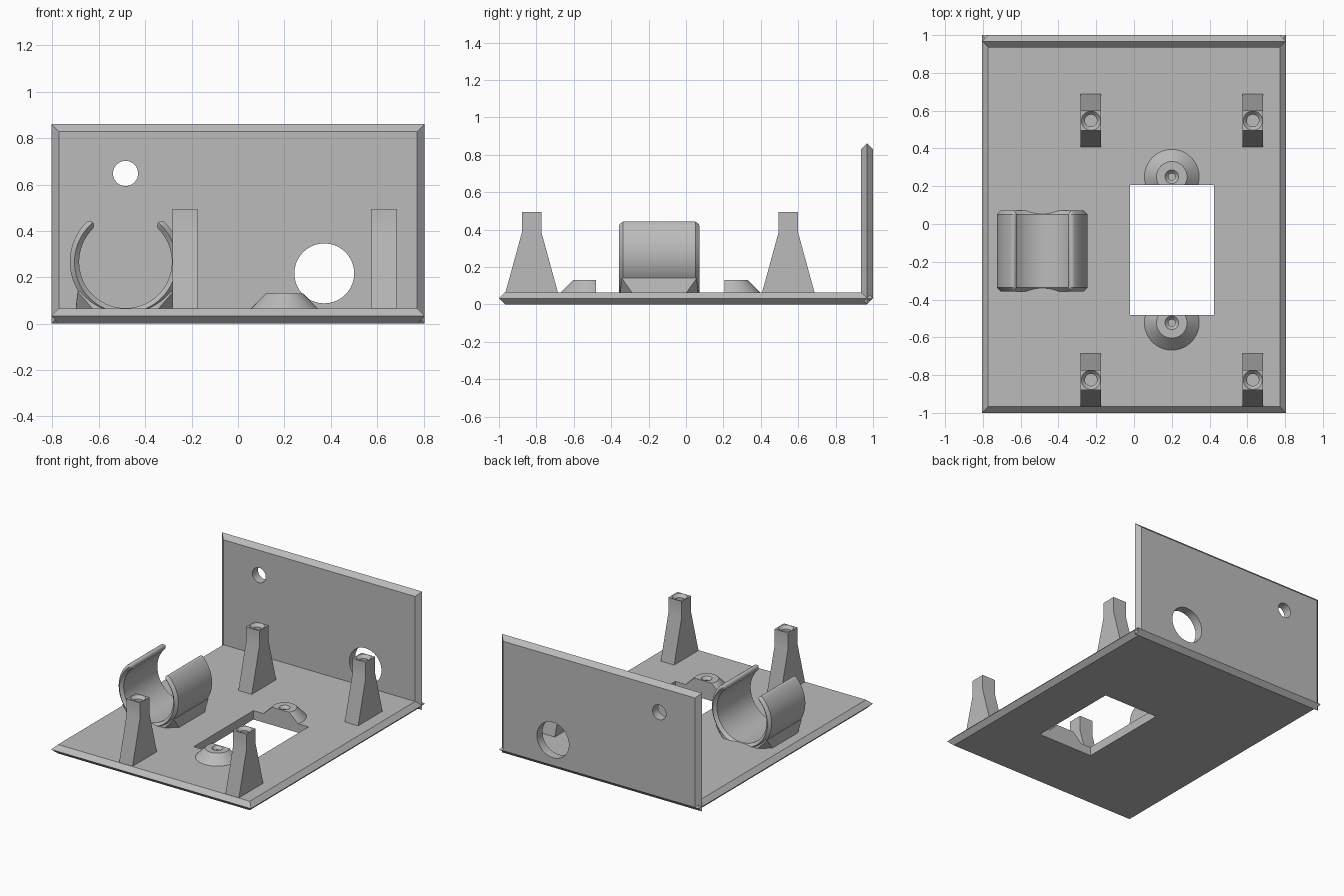
import bpy, bmesh, math
from mathutils import Matrix, Vector

cube = bpy.data.objects.get("Cube")
if cube:
    bpy.data.objects.remove(cube)

grey = bpy.data.materials.new("plain_grey")
grey.use_nodes = True
colour = (0.5, 0.5, 0.5, 1)
grey.diffuse_color = colour
grey.node_tree.nodes["Principled BSDF"].inputs["Base Color"].default_value = colour


def finish(name, bm):
    bmesh.ops.recalc_face_normals(bm, faces=bm.faces)
    mesh = bpy.data.meshes.new(name)
    bm.to_mesh(mesh)
    bm.free()
    mesh.materials.append(grey)
    obj = bpy.data.objects.new(name, mesh)
    bpy.context.collection.objects.link(obj)
    return obj


def hull(name, points):
    bm = bmesh.new()
    for p in points:
        bm.verts.new(p)
    bmesh.ops.convex_hull(bm, input=bm.verts)
    bmesh.ops.dissolve_limit(bm, angle_limit=0.01, verts=bm.verts, edges=bm.edges)
    return finish(name, bm)


def box(x0, x1, y0, y1, z0, z1):
    return [(x, y, z) for x in (x0, x1) for y in (y0, y1) for z in (z0, z1)]


def loft(name, rings):
    """Skin a list of closed loops and cap both ends."""
    bm = bmesh.new()
    loops = [[bm.verts.new(p) for p in ring] for ring in rings]
    n = len(loops[0])
    for a, b in zip(loops, loops[1:]):
        for i in range(n):
            bm.faces.new((a[i], a[(i + 1) % n], b[(i + 1) % n], b[i]))
    bm.faces.new(loops[0])
    bm.faces.new(loops[-1])
    return finish(name, bm)


def turned(name, x, y, profile, sides=40):
    """Round part about a vertical axis from (radius, z) pairs."""
    turns = [math.tau * i / sides for i in range(sides)]
    return loft(name, [[(x + r * math.cos(a), y + r * math.sin(a), z) for a in turns]
                       for r, z in profile])


def rod(name, x, z, r, y0, y1):
    """Round part along y."""
    turns = [math.tau * i / 64 for i in range(64)]
    return loft(name, [[(x + r * math.cos(a), y, z + r * math.sin(a)) for a in turns]
                       for y in (y0, y1)])


def activate(obj):
    bpy.ops.object.select_all(action='DESELECT')
    obj.select_set(True)
    bpy.context.view_layer.objects.active = obj


def cut(obj, cutter, keep=False):
    cutter.hide_render = True
    activate(obj)
    mod = obj.modifiers.new("cut", 'BOOLEAN')
    mod.operation, mod.solver, mod.object = 'DIFFERENCE', 'EXACT', cutter
    bpy.ops.object.modifier_apply(modifier=mod.name)
    if not keep:
        bpy.data.objects.remove(cutter)


def smooth(obj):
    activate(obj)
    bpy.ops.object.shade_smooth_by_angle(angle=math.radians(25))


W, T = 0.805, 0.065          # half width, plate thickness
B = T / 2                    # edge bevel

# Base plate with pointed edges and a rectangular window
base = hull("base_plate", box(-W + B, W - B, -1 + B, 1 - B, 0, T) + box(-W, W, -1, 1, B, B))
window = hull("window_cutter", box(-0.02, 0.423, -0.481, 0.206, -0.1, 0.4))
cut(base, window, keep=True)

# Back wall with two round holes
wall = hull("back_wall", box(-W + B, W - B, 1 - T, 1, B, 0.862 - B)
            + box(-W, W, 1 - B, 1 - B, 0, 0.862))
cut(wall, rod("small_hole_cutter", -0.485, 0.648, 0.054, 0.8, 1.2))
cut(wall, rod("large_hole_cutter", 0.372, 0.217, 0.129, 0.8, 1.2))
smooth(wall)

# Conical screw bosses beside the window
for side, y in (("rear", 0.25), ("front", -0.523)):
    boss = turned(side + "_boss", 0.2, y, [(0.145, 0.04), (0.145, T), (0.081, 0.13)])
    cut(boss, turned("screw_cutter", 0.2, y,
                     [(0.018, 0.075), (0.018, 0.11), (0.036, 0.13), (0.036, 0.2)]))
    cut(boss, window, keep=True)
    smooth(boss)
bpy.data.objects.remove(window)

# Four tapered standoff posts with countersunk holes
half = [(0.14, 0.05), (0.14, T), (0.053, 0.382), (0.053, 0.495)]
outline = half + [(-y, z) for y, z in reversed(half)]
for side, x in (("right", -0.228), ("left", 0.629)):
    for end, y in (("rear", 0.547), ("front", -0.825)):
        post = loft(f"{end}_{side}_post",
                    [[(x + dx, y + py, z) for py, z in outline] for dx in (-0.054, 0.054)])
        cut(post, turned("post_hole_cutter", x, y,
                         [(0.032, 0.38), (0.032, 0.473), (0.051, 0.495), (0.051, 0.6)]))
        smooth(post)

# Open round clip: pointed-edge section swept around, with rounded tips
CX, CY, CZ, R, H, L = -0.485, -0.143, 0.267, 0.22, 0.02, 0.194


def clip_section(angle, h):
    section = [(R - h, -L), (R, -L - h), (R + h, -L), (R + h, L), (R, L + h), (R - h, L)]
    return [(CX + r * math.cos(angle), CY + y, CZ + r * math.sin(angle)) for r, y in section]


start, end = math.radians(135), math.radians(405)
steps = [(start + (end - start) * i / 64, H) for i in range(65)]
tip = [(H / R * math.sin(t), H * math.cos(t)) for t in (0.3, 0.6, 0.9, 1.2, 1.5)]
steps = ([(start - a, h) for a, h in reversed(tip)] + steps + [(end + a, h) for a, h in tip])
clip = loft("round_clip", [clip_section(a, h) for a, h in steps])
smooth(clip)

# Clip foot, flaring upward from cut base corners
points = []
for sx in (-1, 1):
    for sy in (-1, 1):
        for dx, dy, z in ((0.215, 0.137, 0.05), (0.215, 0.137, T), (0.13, 0.21, 0.05),
                          (0.13, 0.21, T), (0.207, 0.2, 0.14)):
            points.append((CX + sx * dx, CY + sy * dy, z))
foot = hull("clip_foot", points)
cut(foot, rod("foot_cutter", CX, CZ, R, CY - 0.4, CY + 0.4))
